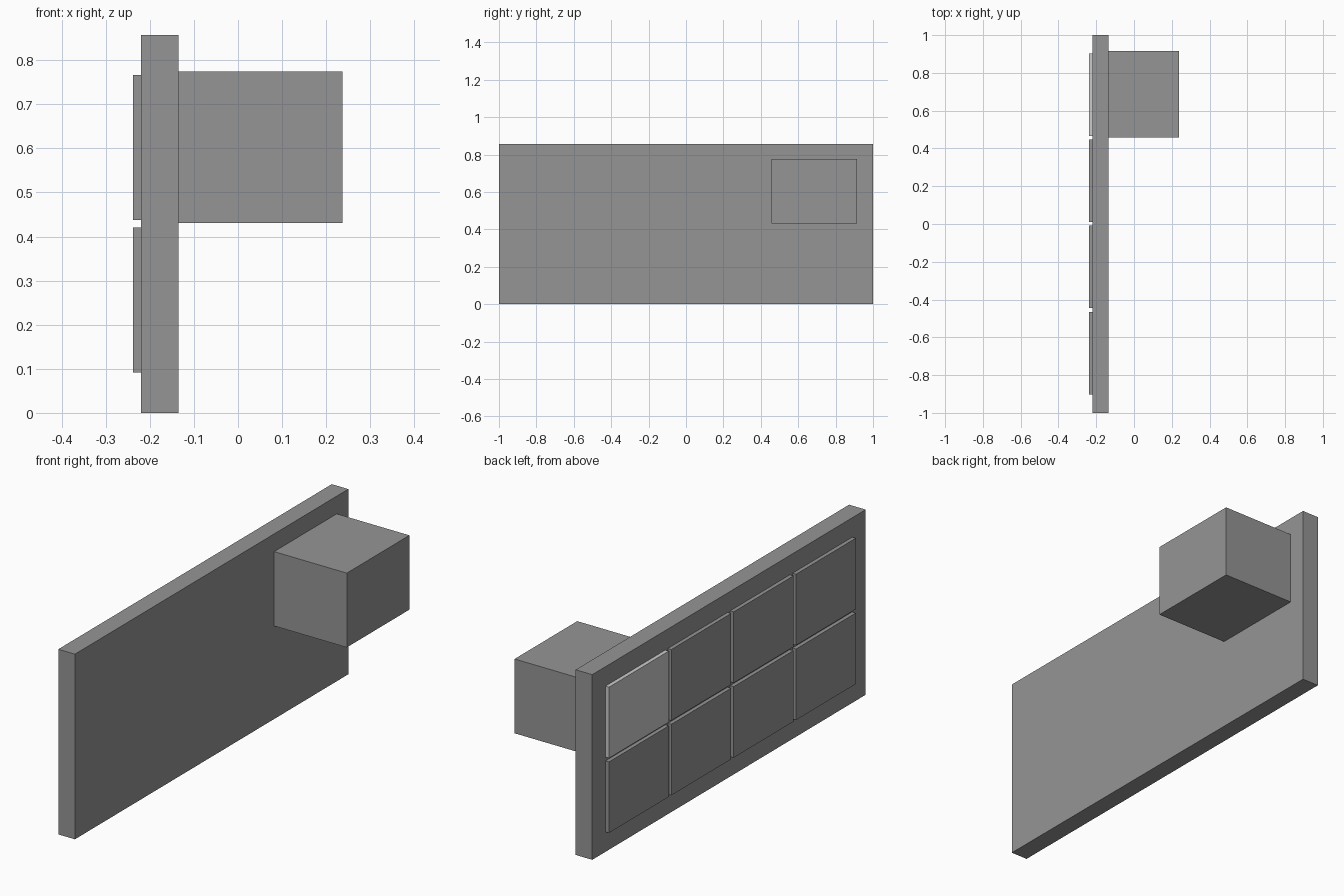
import bpy

if "Cube" in bpy.data.objects:
    bpy.data.objects.remove(bpy.data.objects["Cube"])


def material(name, value):
    m = bpy.data.materials.new(name)
    m.diffuse_color = (value, value, value, 1)
    m.use_nodes = True
    m.node_tree.nodes["Principled BSDF"].inputs["Base Color"].default_value = m.diffuse_color
    return m


dark = material("dark_grey", 0.3)
light = material("light_grey", 0.78)


def box(name, x, y, z, mat):
    spans = (x, y, z)
    bpy.ops.mesh.primitive_cube_add(size=1, location=[(a + b) / 2 for a, b in spans])
    ob = bpy.context.object
    ob.name = name
    ob.scale = [b - a for a, b in spans]
    bpy.ops.object.transform_apply(location=False, rotation=False, scale=True)
    ob.data.materials.append(mat)
    return ob


# Upright back panel
box("panel", (-0.22, -0.135), (-1, 1), (0, 0.857), dark)

# Housing on the rear of the panel
box("housing", (-0.135, 0.237), (0.457, 0.915), (0.431, 0.775), dark)

# Two rows of four thin tiles, the upper tile over the housing is lit
TILE_W, TILE_H = 0.437, 0.329
PITCH_Y, PITCH_Z = 0.456, 0.346
for row in range(2):
    for col in range(4):
        y = -0.902 + col * PITCH_Y
        z = 0.092 + row * PITCH_Z
        lit = row == 1 and col == 3
        box(f"tile_{row}_{col}", (-0.238, -0.22), (y, y + TILE_W), (z, z + TILE_H),
            light if lit else dark)
